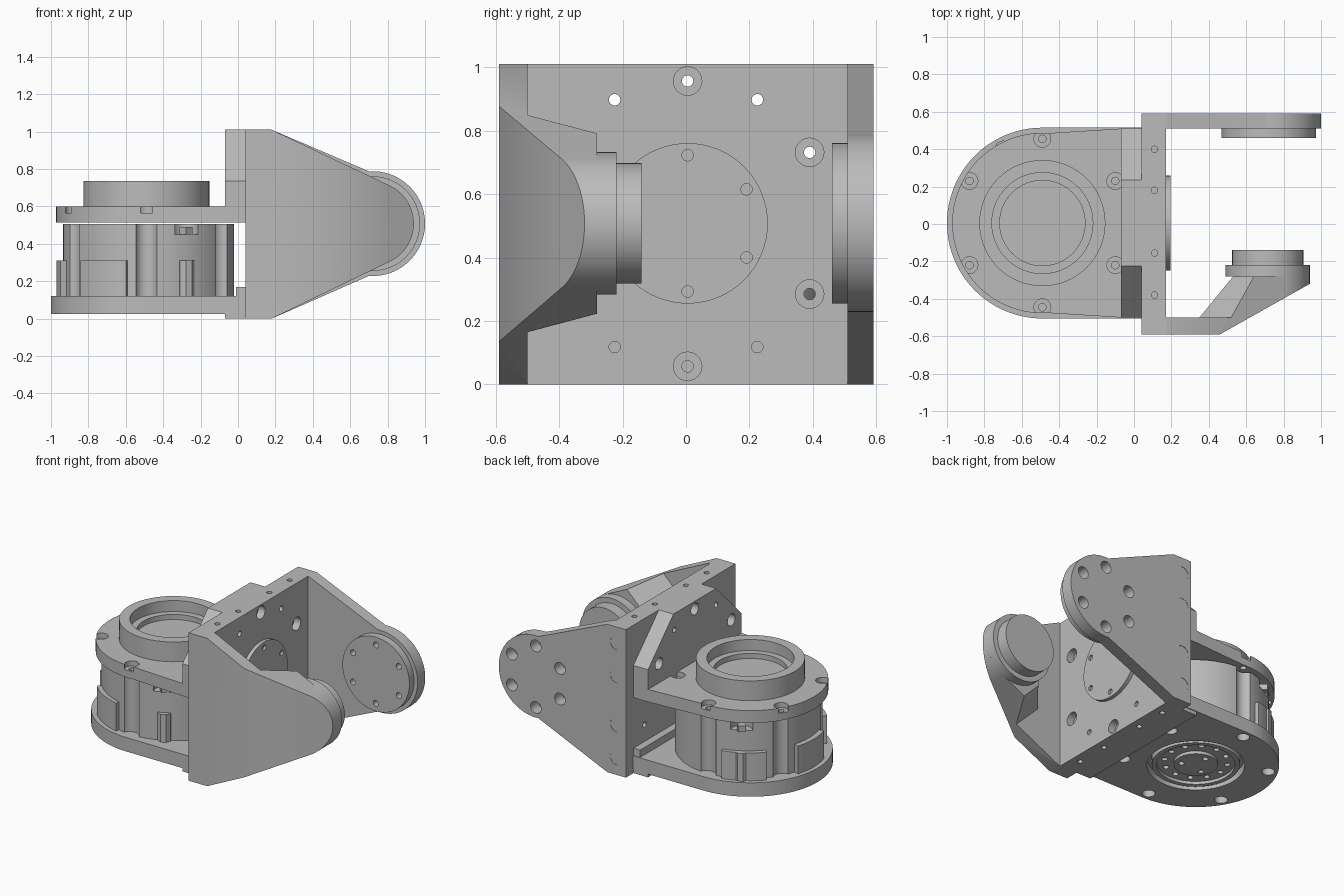
import bpy, bmesh, math
from mathutils import Vector

cube = bpy.data.objects.get("Cube")
if cube:
    bpy.data.objects.remove(cube, do_unlink=True)

grey = bpy.data.materials.new("machined_grey")
grey.use_nodes = True
colour = (0.5, 0.5, 0.5, 1)
grey.diffuse_color = colour
grey.node_tree.nodes["Principled BSDF"].inputs["Base Color"].default_value = colour

MID = 0.508               # height of the arm axis
HUB = (-0.49, 0.005)      # motor axis in plan
parts = []


def place(axis, a, b, h):
    return Vector({"x": (h, a, b), "y": (a, h, b), "z": (a, b, h)}[axis])


def add_prism(bm, pts, axis, lo, hi, shift=0):
    """Extrude a 2D outline along an axis, optionally sheared sideways."""
    low = [bm.verts.new(place(axis, a, b, lo)) for a, b in pts]
    top = [bm.verts.new(place(axis, a + shift, b, hi)) for a, b in pts]
    bm.faces.new(low)
    bm.faces.new(top[::-1])
    for i in range(len(pts)):
        j = (i + 1) % len(pts)
        bm.faces.new((low[j], low[i], top[i], top[j]))


def finish(name, bm, keep=True):
    bmesh.ops.recalc_face_normals(bm, faces=bm.faces)
    mesh = bpy.data.meshes.new(name)
    bm.to_mesh(mesh)
    bm.free()
    ob = bpy.data.objects.new(name, mesh)
    bpy.context.collection.objects.link(ob)
    mesh.materials.append(grey)
    if keep:
        parts.append(ob)
    return ob


def prism(name, pts, axis, lo, hi, shift=0, keep=True):
    bm = bmesh.new()
    add_prism(bm, pts, axis, lo, hi, shift)
    return finish(name, bm, keep)


def arc(c, r, start, end, n=48):
    angles = [math.radians(start + (end - start) * i / n) for i in range(n + 1)]
    return [(c[0] + r * math.cos(t), c[1] + r * math.sin(t)) for t in angles]


def circle(c, r, n=64):
    return arc(c, r, 0, 360, n)[:-1]


def disc(name, c, r, axis, lo, hi):
    return prism(name, circle(c, r), axis, lo, hi)


def rect(a, b, c, d):
    return [(a, b), (c, b), (c, d), (a, d)]


def boolean(ob, tool, operation="DIFFERENCE"):
    mod = ob.modifiers.new("cut", "BOOLEAN")
    mod.operation, mod.object, mod.solver = operation, tool, "EXACT"
    bpy.context.view_layer.update()
    graph = bpy.context.evaluated_depsgraph_get()
    mesh = bpy.data.meshes.new_from_object(ob.evaluated_get(graph))
    ob.modifiers.clear()
    ob.data = mesh
    bpy.data.objects.remove(tool, do_unlink=True)


def drill(ob, centres, r, axis, lo, hi, n=24):
    bm = bmesh.new()
    for c in centres:
        add_prism(bm, circle(c, r, n), axis, lo, hi)
    boolean(ob, finish("cutter", bm, False))


def ring_of(c, r, n=6, start=30):
    return circle_points(c, r, n, start)


def circle_points(c, r, n, start):
    return arc(c, r, start, start + 360, n)[:-1]


# Upright plate with its round pad and chamfered upper gusset
upright = prism("upright_plate", rect(-0.59, 0, 0.59, 1.01), "x", 0.04, 0.17)
gusset = prism("upper_gusset", [(-0.5, 0.52), (0.51, 0.52), (0.51, 0.735), (0.235, 1.01),
                                (-0.225, 1.01), (-0.5, 0.735)], "x", -0.07, 0.04)
pad = disc("upright_pad", (0.005, MID), 0.253, "x", 0.17, 0.195)
bores = [(0.005, 0.957), (0.005, 0.057)]
bores += [(s * 0.39, z) for s in (-1, 1) for z in (0.285, 0.732)]
small = [(s * 0.225, z) for s in (-1, 1) for z in (0.118, 0.898)]
drill(upright, bores, 0.045, "x", 0.12, 0.3)
drill(upright, bores + small, 0.018, "x", -0.2, 0.3)
drill(gusset, bores, 0.04, "x", -0.2, 0.0)
drill(gusset, bores + small, 0.018, "x", -0.2, 0.3)
drill(pad, ring_of((0.005, MID), 0.215), 0.018, "x", 0.18, 0.3)
edge_holes = [(0.11, y) for y in (0.4, 0.18, -0.155, -0.38)]
drill(upright, edge_holes, 0.017, "z", 0.93, 1.1)
drill(upright, edge_holes, 0.017, "z", -0.1, 0.08)


# Side arms: tapering outline ending in a round eye
def arm_outline(c, r, tangent):
    return [(0.17, 1.01), (0.04, 1.01), (0.04, 0), (0.18, 0)] \
        + arc(c, r, -tangent, tangent) + [(0.18, 1.01)]


arm_bolts = [(0.11, z) for z in (0.115, 0.34, 0.675, 0.9)]
eye = (0.72, MID)
back_arm = prism("back_arm", arm_outline(eye, 0.28, 94), "y", 0.51, 0.592)
drill(back_arm, ring_of(eye, 0.21), 0.04, "y", 0.5, 0.7)
back_disc = disc("back_arm_disc", eye, 0.253, "y", 0.46, 0.51)
drill(back_disc, ring_of(eye, 0.2), 0.02, "y", 0.4, 0.6)

# Front arm is bent inward: outline trimmed by its plan shape
front_eye = (0.715, MID)
front_arm = prism("front_arm", arm_outline(front_eye, 0.225, 65), "y", -0.59, -0.2)
plan = [(-0.1, -0.7), (0.264, -0.7), (1.011, -0.28), (0.53, -0.28), (0.35, -0.5), (-0.1, -0.5)]
boolean(front_arm, prism("plan", plan, "z", -0.1, 1.2, keep=False), "INTERSECT")
chamfer = [(0.2, 0.53), (0.75, 1.08), (0.75, 1.3), (0.2, 1.3)]
for flip in (False, True):
    pts = [(x, 2 * MID - z if flip else z) for x, z in chamfer]
    boolean(front_arm, prism("chamfer", pts, "y", -0.5, -0.2, 0.245, keep=False))
disc("front_arm_collar", front_eye, 0.225, "y", -0.28, -0.22)
disc("front_arm_boss", front_eye, 0.19, "y", -0.22, -0.14)

for arm, outer, inner in ((back_arm, 0.7, 0.55), (front_arm, -0.7, -0.55)):
    drill(arm, arm_bolts, 0.047, "y", min(outer, inner), max(outer, inner))
    drill(arm, arm_bolts, 0.02, "y", min(outer, inner * 0.85), max(outer, inner * 0.85))

# Top motor plate with counterbored bolt seats
top_plate = prism("top_motor_plate", [(0.04, -0.5), (0.04, 0.51), (-0.07, 0.51)]
                  + arc(HUB, 0.482, 86, 274) + [(-0.07, -0.5)], "z", 0.515, 0.6)
bolts = ring_of(HUB, 0.45)
drill(top_plate, bolts, 0.045, "z", 0.565, 0.7)
drill(top_plate, bolts, 0.02, "z", 0.4, 0.7)

# Raised bearing ring with a stepped bore
ring = disc("bearing_ring", HUB, 0.337, "z", 0.6, 0.735)
drill(ring, [HUB], 0.27, "z", 0.66, 0.8, 64)
drill(ring, [HUB], 0.228, "z", 0.625, 0.8, 64)

# Bottom motor plate with recessed output flange
base = prism("bottom_motor_plate", [(0.04, -0.505), (0.04, 0.515)]
             + arc(HUB, 0.51, 90, 270), "z", 0.025, 0.12)
drill(base, bolts, 0.04, "z", -0.1, 0.08)
drill(base, [HUB], 0.3, "z", -0.1, 0.08, 64)
flange = disc("output_flange", HUB, 0.27, "z", 0.03, 0.08)
drill(flange, [HUB], 0.24, "z", 0, 0.05, 64)
drill(flange, circle_points(HUB, 0.195, 12, 0), 0.018, "z", 0, 0.07)
hub = disc("output_hub", HUB, 0.135, "z", 0.03, 0.06)
drill(hub, circle_points(HUB, 0.09, 3, 90), 0.018, "z", 0, 0.05)
prism("lower_foot", rect(-0.07, -0.5, 0.04, 0.51), "z", 0, 0.025)
prism("lower_lip", rect(-0.01, -0.5, 0.04, 0.51), "z", 0.12, 0.17)

# Fluted motor body, lower side pads, small tab and connector slot
body = disc("motor_body", (-0.478, HUB[1]), 0.457, "z", 0.12, 0.505)
drill(body, ring_of(HUB, 0.475), 0.06, "z", 0, 0.7)
for a in (-62, 118):
    t = math.radians(a)
    slot_at = (HUB[0] + 0.45 * math.cos(t), HUB[1] + 0.45 * math.sin(t))
    drill(body, [slot_at], 0.07, "z", 0.45, 0.6)
    prism("connector", circle(slot_at, 0.035, 4), "z", 0.45, 0.49)
    tab_at = (slot_at[0] + 0.0, slot_at[1])
    prism("body_tab", circle(tab_at, 0.045, 8), "z", 0.12, 0.31)
for a in (120, 180, 240):
    pts = arc(HUB, 0.48, a - 17, a + 17, 12) + arc(HUB, 0.42, a + 17, a - 17, 12)
    prism("body_pad", pts, "z", 0.12, 0.31)

# Smooth shading on curved walls, sharp edges kept
bpy.ops.object.select_all(action="DESELECT")
for ob in parts:
    ob.select_set(True)
bpy.context.view_layer.objects.active = parts[0]
bpy.ops.object.shade_smooth_by_angle(angle=math.radians(30))
